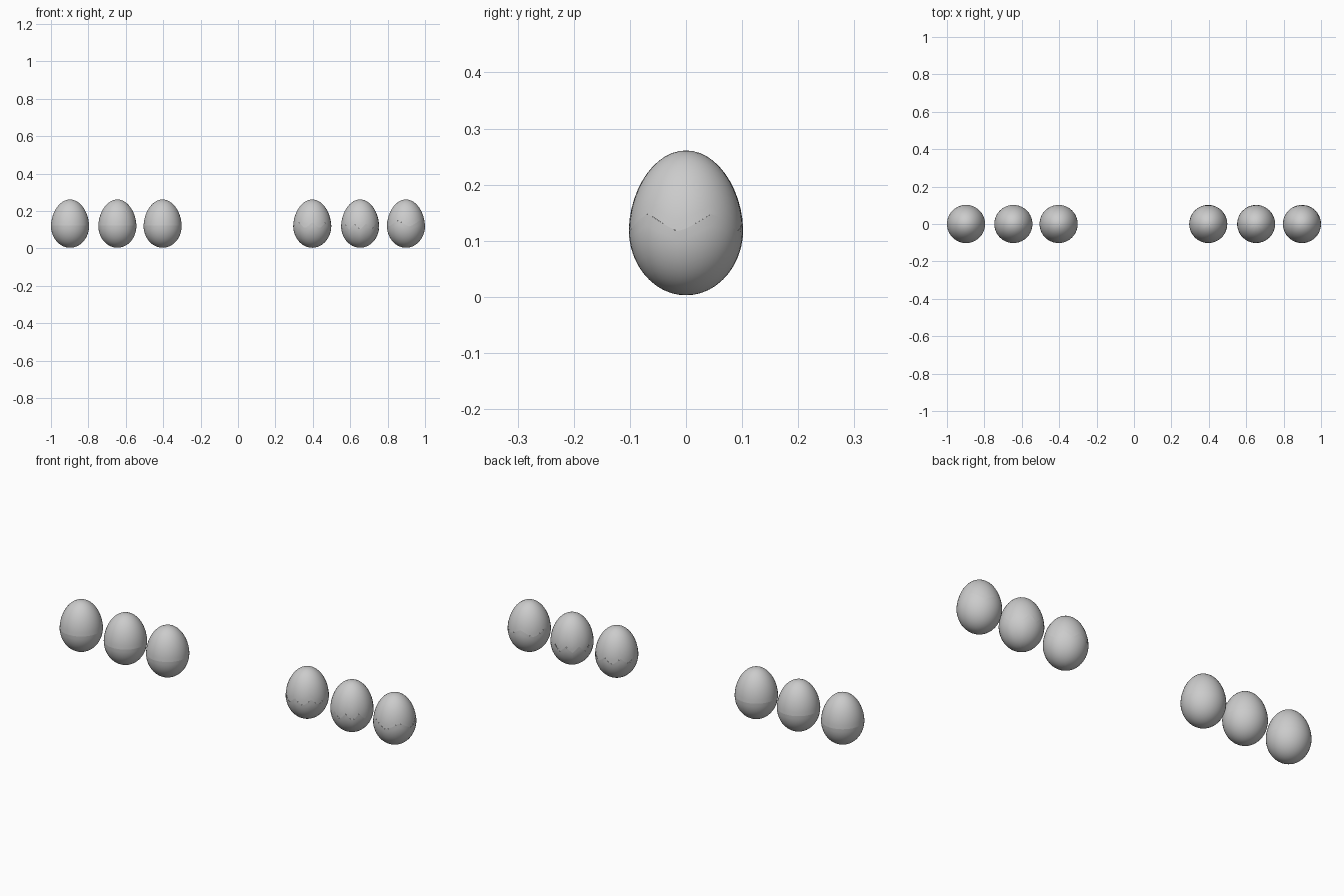
import bpy, bmesh, math

if "Cube" in bpy.data.objects:
    bpy.data.objects.remove(bpy.data.objects["Cube"])

SEG, ROWS = 40, 12
R, MID, UP, DOWN, BOTTOM_T, TOP_T = 0.102, 0.12, 0.14, 0.118, -math.pi / 2, math.pi / 2


def egg_point(t, inset=0.0):
    # t runs from -90 degrees (bottom) to 90 degrees (top)
    s = math.sin(t)
    r = R * math.cos(t)
    if s > 0:
        r *= 1 - 0.05 * s
    return max(r - inset * math.cos(t), 0), MID + (UP if s > 0 else DOWN) * s


def egg_part(name, x, low, high, inset=0.0):
    # low and high give the latitude limits at each angle
    bm = bmesh.new()
    rows = []
    for j in range(ROWS + 1):
        row = []
        for i in range(SEG):
            a = 2 * math.pi * i / SEG
            t = low(a) + (high(a) - low(a)) * j / ROWS
            r, z = egg_point(t, inset)
            row.append(bm.verts.new((r * math.cos(a), r * math.sin(a), z)))
        rows.append(row)
    for a, b in zip(rows, rows[1:]):
        for i in range(SEG):
            k = (i + 1) % SEG
            bm.faces.new((a[i], a[k], b[k], b[i]))
    bmesh.ops.remove_doubles(bm, verts=bm.verts, dist=1e-5)
    me = bpy.data.meshes.new(name)
    bm.to_mesh(me)
    bm.free()
    for p in me.polygons:
        p.use_smooth = True
    ob = bpy.data.objects.new(name, me)
    ob.location = (x, 0, 0.001)
    bpy.context.collection.objects.link(ob)


def bottom(a):
    return BOTTOM_T


def top(a):
    return TOP_T


def zigzag(teeth, centre, height, phase=0.0):
    def edge(a):
        f = (a * teeth / (2 * math.pi) + phase) % 1
        return centre + height * (abs(2 * f - 1) - 0.5)
    return edge


# whole eggs on the left
for n, x in enumerate((-0.898, -0.645, -0.403)):
    egg_part(f"whole_egg_{n + 1}", x, bottom, lambda a: 0.0)
    egg_part(f"whole_egg_top_{n + 1}", x, lambda a: 0.0, top)

# cracked eggs on the right: lower cup and upper cap meet at a zigzag
cracks = [(0.397, zigzag(8, 0.0, 0.25)),
          (0.653, zigzag(10, -0.05, 0.25)),
          (0.898, zigzag(5, 0.08, 0.25, 0.6))]
for n, (x, crack) in enumerate(cracks):
    egg_part(f"shell_bottom_{n + 1}", x, bottom, crack)
    egg_part(f"shell_top_{n + 1}", x, crack, top, 0.0005)
